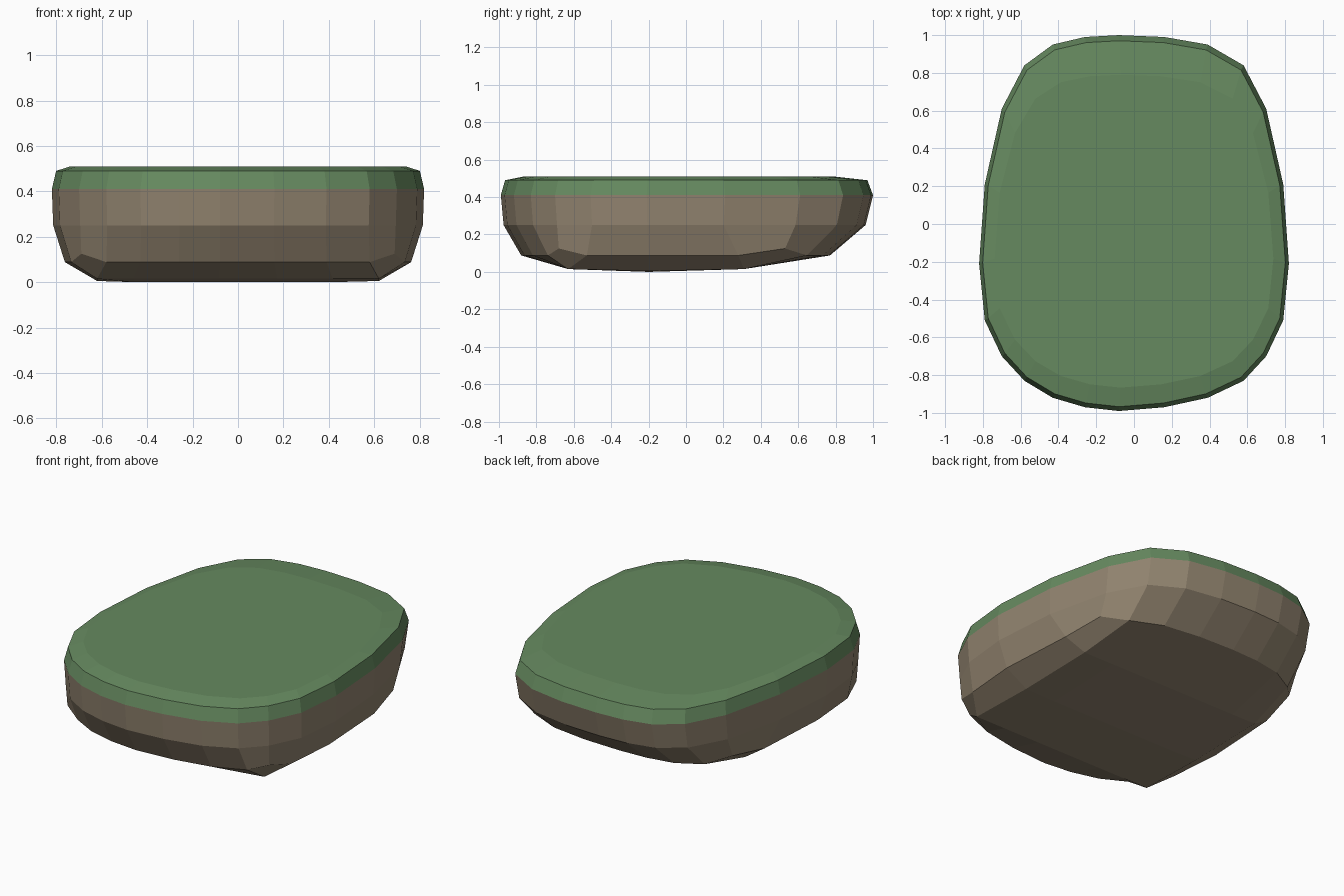
import bpy, bmesh

if "Cube" in bpy.data.objects:
    bpy.data.objects.remove(bpy.data.objects["Cube"])


def material(name, rgb):
    m = bpy.data.materials.new(name)
    m.diffuse_color = (*rgb, 1)
    m.use_nodes = True
    m.node_tree.nodes["Principled BSDF"].inputs["Base Color"].default_value = m.diffuse_color
    return m


# Plan outline: long front/back edges with 9 columns, sides with 3 inner rows
XS = [-0.70, -0.58, -0.43, -0.26, -0.08, 0.16, 0.39, 0.58, 0.70]
FRONT_Y = [-0.70, -0.83, -0.92, -0.97, -0.99, -0.97, -0.92, -0.83, -0.70]
BACK_Y = [0.61, 0.84, 0.95, 0.99, 1.00, 0.99, 0.95, 0.84, 0.61]
SIDE = [(0.79, -0.51), (0.82, -0.21), (0.79, 0.21)]
outline = list(zip(XS, FRONT_Y)) + SIDE + list(zip(XS, BACK_Y))[::-1] \
    + [(-x, y) for x, y in SIDE[::-1]]
N = len(outline)          # 24
CORNERS = (0, 8, 12, 20)

bm = bmesh.new()


def ring(z, sx, front, back):
    return [bm.verts.new((x * sx, y * (back if y > 0 else front), z)) for x, y in outline]


def bridge(a, b):
    for i in range(N):
        j = (i + 1) % N
        bm.faces.new((a[i], a[j], b[j], b[i]))


# Underside rim: sloping in at the back, corners slightly raised and squarer
low = ring(0.088, 0.93, 0.89, 0.77)
for i in CORNERS:
    x, y = outline[i]
    low[i].co = (0.69 if x > 0 else -0.69, 0.53 if y > 0 else -0.68, 0.125)
for i, y in ((9, -0.53), (10, -0.20), (11, 0.28), (23, -0.53), (22, -0.20), (21, 0.28)):
    low[i].co.y = y
for i in (1, 2, 3, 4, 5, 6, 7, 13, 14, 15, 16, 17, 18, 19):
    low[i].co.x = outline[i][0]

# Side wall and grassy lip
rings = [low, ring(0.25, 0.993, 0.985, 0.96), ring(0.41, 1, 1, 1),
         ring(0.49, 0.977, 0.977, 0.97), ring(0.51, 0.90, 0.875, 0.79)]
for a, b in zip(rings, rings[1:]):
    bridge(a, b)
bm.faces.new(rings[-1])

# Rounded underside as a grid of quads inside the rim
rows = [low[0:9]]
for r, (y, z) in enumerate(((-0.63, 0.015), (-0.20, 0.005), (0.31, 0.015))):
    mid = [bm.verts.new((x * 1.07, y, 0 if r == 1 and 1 < i + 1 < 7 else z))
           for i, x in enumerate(XS[1:8])]
    rows.append([low[23 - r]] + mid + [low[9 + r]])
rows.append(low[12:21][::-1])
for a, b in zip(rows, rows[1:]):
    for i in range(8):
        bm.faces.new((a[i], b[i], b[i + 1], a[i + 1]))

# Grass above the seam, earth below
for f in bm.faces:
    f.material_index = 0 if f.calc_center_median().z > 0.41 else 1
bmesh.ops.recalc_face_normals(bm, faces=bm.faces)

mesh = bpy.data.meshes.new("grassy_stone")
bm.to_mesh(mesh)
bm.free()
mesh.materials.append(material("grass green", (0.133, 0.253, 0.116)))
mesh.materials.append(material("earth brown", (0.290, 0.233, 0.162)))
bpy.context.collection.objects.link(bpy.data.objects.new("grassy_stone", mesh))
